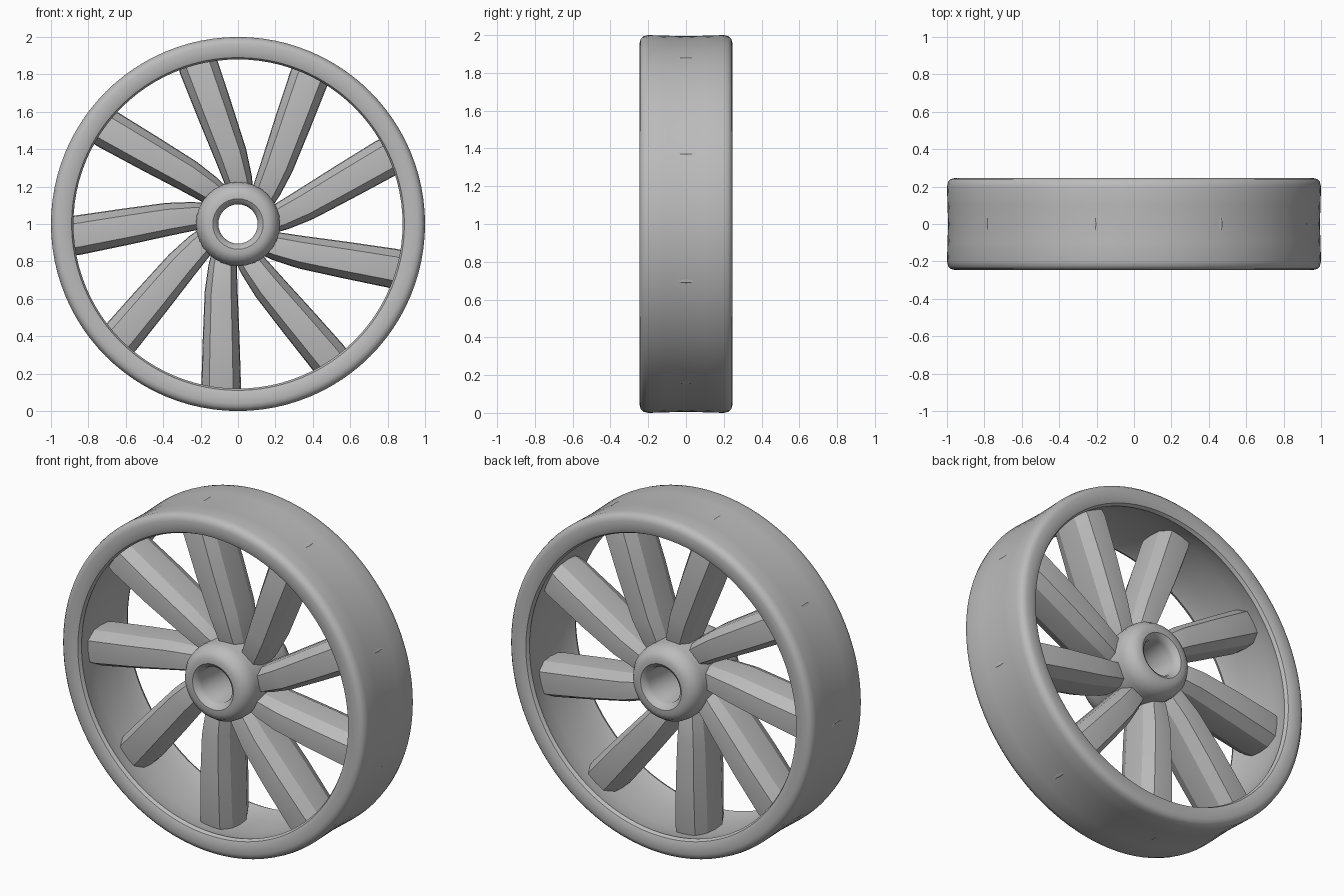
import bpy, bmesh
from math import sin, cos, pi, radians
from mathutils import Vector

cube = bpy.data.objects.get("Cube")
if cube:
    bpy.data.objects.remove(cube)

grey = bpy.data.materials.new("plain grey")
grey.use_nodes = True
colour = (0.5, 0.5, 0.5, 1)
grey.diffuse_color = colour
grey.node_tree.nodes["Principled BSDF"].inputs["Base Color"].default_value = colour

CENTRE = Vector((0, 0, 1))


def finish(name, bm, angle):
    bmesh.ops.recalc_face_normals(bm, faces=bm.faces)
    mesh = bpy.data.meshes.new(name)
    bm.to_mesh(mesh)
    bm.free()
    mesh.materials.append(grey)
    mesh.shade_smooth()
    mesh.set_sharp_from_angle(angle=radians(angle))
    obj = bpy.data.objects.new(name, mesh)
    bpy.context.collection.objects.link(obj)
    return obj


def bridge(bm, rings):
    for a, b in zip(rings, rings[1:]):
        n = len(a)
        for i in range(n):
            j = (i + 1) % n
            bm.faces.new((a[i], a[j], b[j], b[i]))


def lathe(name, half, steps, angle):
    """Revolve a (radius, y) half profile, mirrored in y, about the axle."""
    profile = half + [(r, -y) for r, y in reversed(half) if y > 0]
    profile = list(dict.fromkeys(profile))
    bm = bmesh.new()
    rings = []
    for r, y in profile:
        rings.append([bm.verts.new(CENTRE + Vector((r * sin(2 * pi * i / steps), y,
                                                    r * cos(2 * pi * i / steps))))
                      for i in range(steps)])
    bridge(bm, rings + rings[:1])
    return finish(name, bm, angle)


# Rim: rounded lips, slightly hollow tread and inner wall
lathe("rim", [(0.905, 0), (0.9, 0.1), (0.89, 0.185), (0.88, 0.215), (0.89, 0.235),
              (0.915, 0.245), (0.96, 0.245), (0.98, 0.24), (0.994, 0.225),
              (1.0, 0.2), (0.997, 0.1), (0.994, 0.0)], 96, 35)

# Hub: rounded sleeve with an open bore
lathe("hub", [(0.105, 0), (0.105, 0.195), (0.115, 0.22), (0.135, 0.235), (0.165, 0.235),
              (0.195, 0.22), (0.218, 0.185), (0.225, 0.15), (0.225, 0.0)], 32, 35)

# Spoke: faceted bar lofted through (distance, half width, half depth) stations
STATIONS = [(0.14, 0.06, 0.1), (0.22, 0.076, 0.125), (0.36, 0.088, 0.14), (0.6, 0.098, 0.145),
            (0.86, 0.106, 0.14), (0.95, 0.1, 0.12), (0.986, 0.052, 0.065)]
SECTION = [(1, 0), (0.96, 0.5), (0.6, 0.97), (0, 1), (-0.6, 0.97), (-0.96, 0.5),
           (-1, 0), (-0.96, -0.5), (-0.6, -0.97), (0, -1), (0.6, -0.97), (0.96, -0.5)]
OFFSET = -0.09   # spokes run beside the axle rather than through it
SPOKES = 9


def spoke(name, angle):
    along = Vector((cos(angle), 0, sin(angle)))
    across = Vector((-sin(angle), 0, cos(angle)))
    bm = bmesh.new()
    rings = []
    for t, w, d in STATIONS:
        # the foot curves in towards the hub
        shift = OFFSET + 0.02 * max(0, 1 - t / 0.36)
        rings.append([bm.verts.new(CENTRE + along * t + across * (shift + u * w)
                                   + Vector((0, v * d, 0))) for u, v in SECTION])
    bridge(bm, rings)
    bm.faces.new(rings[0])
    bm.faces.new(rings[-1])
    return finish(name, bm, 20)


for k in range(SPOKES):
    spoke(f"spoke_{k + 1}", -pi / 2 + 2 * pi * k / SPOKES)
